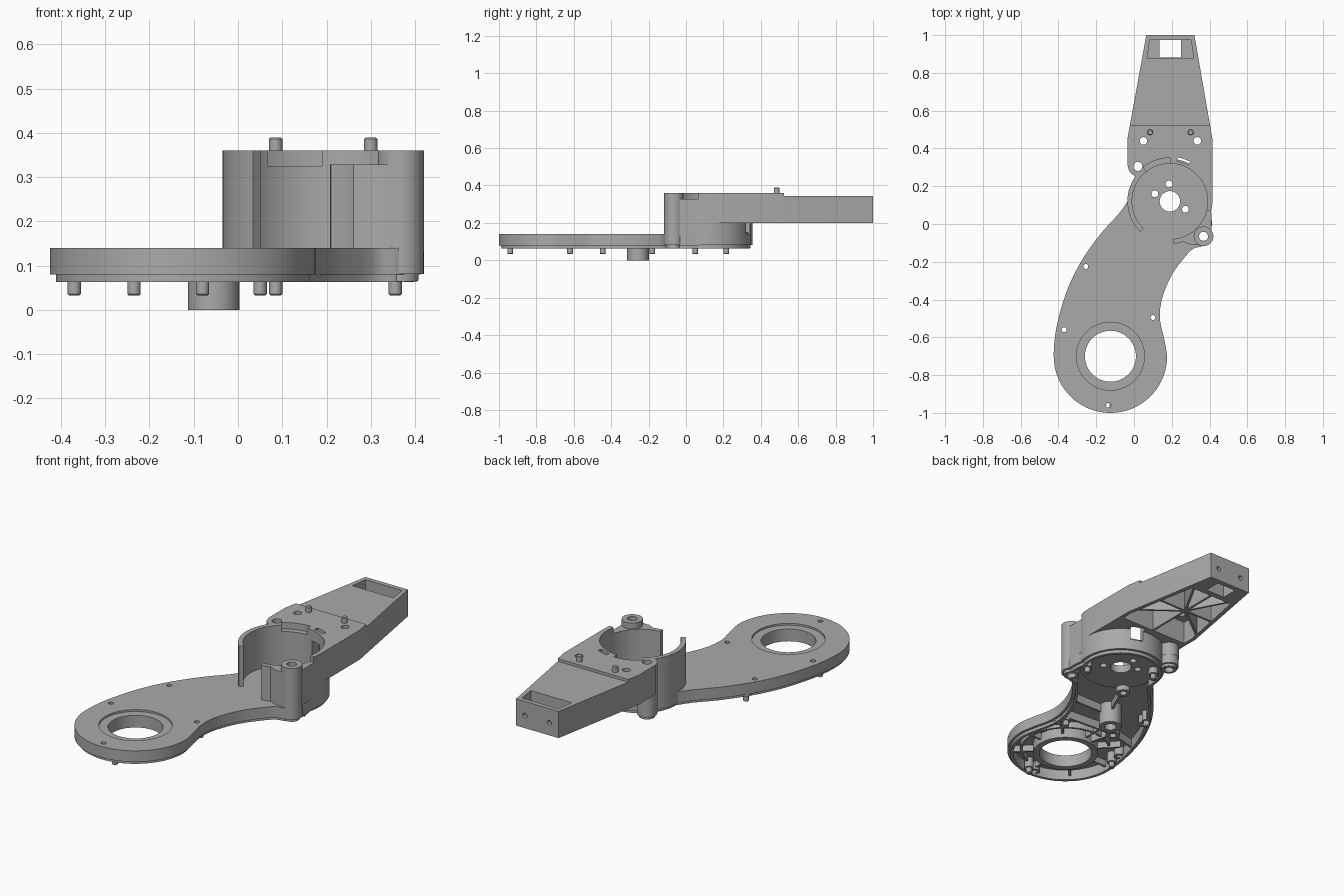
import bpy, bmesh, math
from mathutils import Vector

if "Cube" in bpy.data.objects:
    bpy.data.objects.remove(bpy.data.objects["Cube"])

grey = bpy.data.materials.new("plain grey")
grey.use_nodes = True
grey.diffuse_color = (0.4, 0.4, 0.4, 1)
grey.node_tree.nodes["Principled BSDF"].inputs["Base Color"].default_value = (0.4, 0.4, 0.4, 1)

HUB = (0.19, 0.12)
RING = (-0.125, -0.70)
EAR = (0.02, 0.305)
LUG = (0.368, -0.065)


# ---- helpers ----
def prism(name, pts, z0, z1):
    bm = bmesh.new()
    face = bm.faces.new([bm.verts.new((x, y, z0)) for x, y in pts])
    top = bmesh.ops.extrude_face_region(bm, geom=[face])["geom"]
    bmesh.ops.translate(bm, vec=(0, 0, z1 - z0),
                        verts=[v for v in top if isinstance(v, bmesh.types.BMVert)])
    bmesh.ops.recalc_face_normals(bm, faces=bm.faces)
    mesh = bpy.data.meshes.new(name)
    bm.to_mesh(mesh)
    bm.free()
    mesh.materials.append(grey)
    obj = bpy.data.objects.new(name, mesh)
    bpy.context.collection.objects.link(obj)
    return obj


def arc(c, r, a0, a1, n=12):
    return [(c[0] + r * math.cos(math.radians(a0 + (a1 - a0) * i / n)),
             c[1] + r * math.sin(math.radians(a0 + (a1 - a0) * i / n))) for i in range(n + 1)]


def cyl(name, c, r, z0, z1, n=32):
    return prism(name, arc(c, r, 0, 360, n)[:-1], z0, z1)


def sector(name, r0, r1, a0, a1, z0, z1, c=HUB, n=16):
    inner = arc(c, r0, a1, a0, n) if r0 else [c]
    return prism(name, arc(c, r1, a0, a1, n) + inner, z0, z1)


def rect(name, x0, x1, y0, y1, z0, z1):
    return prism(name, [(x0, y0), (x1, y0), (x1, y1), (x0, y1)], z0, z1)


def rib(name, p, q, z0, z1, w=0.012):
    p, q = Vector(p), Vector(q)
    d = (q - p).normalized() * w / 2
    s = Vector((-d.y, d.x))
    return prism(name, [p - s, q - s, q + s, p + s], z0, z1)


def combine(obj, other, op):
    mod = obj.modifiers.new("bool", "BOOLEAN")
    mod.operation, mod.solver, mod.object = op, "EXACT", other
    bpy.context.view_layer.objects.active = obj
    bpy.ops.object.modifier_apply(modifier=mod.name)
    bpy.data.objects.remove(other)


def cut(obj, other):
    combine(obj, other, "DIFFERENCE")


def join(obj, other):
    combine(obj, other, "UNION")


def spline(pts, n=4):
    out = []
    for i in range(len(pts)):
        a, b, c, d = (Vector(pts[(i + k) % len(pts)]) for k in (-1, 0, 1, 2))
        for j in range(n):
            t = j / n
            out.append(0.5 * (2 * b + (c - a) * t + (2 * a - 5 * b + 4 * c - d) * t * t
                              + (3 * b - a - 3 * c + d) * t ** 3))
    return out


def inset(pts, w):
    out = []
    for i, p in enumerate(pts):
        t = (pts[(i + 1) % len(pts)] - pts[i - 1]).normalized()
        out.append(p + Vector((-t.y, t.x)) * w)
    return out


# ---- base plate: curved outline, stepped lip, hollow underside ----
outline = spline(
    arc(RING, 0.3, 180, 360, 14)
    + [(0.16, -0.61), (0.137, -0.5), (0.15, -0.39), (0.2, -0.27), (0.265, -0.18), (0.315, -0.13),
       (0.37, -0.112), (0.408, -0.04), (0.406, 0.06), (0.36, 0.16), (0.26, 0.22), (0.13, 0.24),
       (0.03, 0.21), (-0.02, 0.14), (-0.08, 0.055), (-0.175, -0.05), (-0.275, -0.19),
       (-0.35, -0.34), (-0.4, -0.5), (-0.42, -0.61)])


def layer(name, w, z0, z1):
    obj = prism(name, inset(outline, w), z0, z1)
    e = 0.0003
    for c, r, n in ((HUB, 0.225, 80), (EAR, 0.05, 32), (LUG, 0.052, 32)):
        e += 0.0003
        join(obj, cyl("lobe", c, r - w, z0 + e, z1 - e, n))
    return obj


base = layer("base_plate", 0, 0.08, 0.14)
join(base, layer("lip", 0.014, 0.063, 0.1))
cut(base, layer("cavity", 0.03, 0.03, 0.12))
join(base, cyl("hub_floor", HUB, 0.212, 0.098, 0.13, 64))
join(base, cyl("ring_wall", RING, 0.168, 0.064, 0.13, 64))
small_holes = [(-0.37, -0.56), (-0.255, -0.225), (0.1, -0.495), (-0.135, -0.96)]
inner_bosses = [(0.04, -0.04), (-0.2, -0.41)]
for p in small_holes:
    join(base, cyl("boss", p, 0.028, 0.075, 0.13))
for p in (EAR, LUG):
    join(base, cyl("boss", p, 0.04, 0.066, 0.13))
for p in inner_bosses:
    join(base, cyl("boss", p, 0.037, 0.07, 0.13))
    cut(base, cyl("bore", p, 0.018, 0.05, 0.11))
cut(base, cyl("bearing_seat", RING, 0.18, 0.13, 0.2, 64))
cut(base, cyl("bearing_hole", RING, 0.135, 0, 0.2, 64))
cut(base, cyl("shaft_hole", HUB, 0.054, 0, 0.2, 48))
for p in small_holes:
    cut(base, cyl("hole", p, 0.013, 0, 0.2, 20))
for p in [(0.185, 0.212), (0.11, 0.16), (0.272, 0.078)]:
    cut(base, cyl("hole", p, 0.018, 0, 0.2, 20))

# ---- underside stiffening ribs ----
for p, q in [((-0.235, -0.42), (-0.36, -0.45)), ((-0.165, -0.41), (0.13, -0.43)),
             ((-0.19, -0.445), (-0.165, -0.54)), ((-0.175, -0.385), (-0.09, -0.3)),
             ((0.03, -0.075), (-0.03, -0.21)), ((-0.0, -0.27), (0.185, -0.27))]:
    rib("plate_rib", p, q, 0.075, 0.13)
for a in range(0, 360, 45):
    p, q = arc(RING, 0.16, a, a + 90, 1)[0], arc(RING, 0.285, a, a + 90, 1)[0]
    rib("ring_rib", p, q, 0.085, 0.13)
sector("ring_arc_rib", 0.222, 0.234, -70, 130, 0.085, 0.13, RING, 32)

# ---- stop post and locating pins below the plate ----
post = cyl("stop_post", (-0.055, -0.257), 0.058, 0, 0.13, 40)
cut(post, cyl("bore", (-0.055, -0.257), 0.03, -0.1, 0.05))


def pin(name, p, z0, z1):
    obj = cyl(name, p, 0.015, z0, z1, 24)
    bev = obj.modifiers.new("chamfer", "BEVEL")
    bev.width = 0.003
    bev.limit_method = "ANGLE"


for p in [(-0.37, -0.62), (-0.235, -0.18), (-0.08, -0.94), (0.05, 0.215), (0.085, -0.445), (0.355, 0.05)]:
    pin("lower_pin", p, 0.033, 0.13)
    cyl("pin_boss", p, 0.024, 0.064, 0.13, 24)
for x in (0.085, 0.30):
    pin("upper_pin", (x, 0.485), 0.33, 0.389)

# ---- motor housing with tapered arm ----
arm = [(-0.035, 0.31), (0.05, 0.22), (0.415, 0.12), (0.415, 0.45), (0.32, 1), (0.065, 1), (-0.035, 0.45)]
housing = cyl("motor_housing_and_arm", HUB, 0.225, 0.13, 0.36, 80)
join(housing, prism("arm", arm, 0.2, 0.36))
join(housing, cyl("ear", EAR, 0.051, 0.131, 0.36))
join(housing, prism("web", [(0.24, -0.085), (0.3, -0.11), (0.37, -0.112), (0.41, -0.05), (0.409, 0.06), (0.3, 0.06)],
                    0.132, 0.3595))
cut(housing, cyl("cup", HUB, 0.2, 0.1, 0.5, 80))
cut(housing, sector("front_opening", 0, 0.3, 226, 275, 0.1, 0.5))
cut(housing, sector("rim_notch", 0, 0.33, 270, 346, 0.328, 0.5))
cut(housing, sector("rear_ledge", 0, 0.23, 90, 128, 0.325, 0.5))
cut(housing, sector("rear_slot", 0.215, 0.236, 63, 80, 0.1, 0.5))
cut(housing, sector("rear_window", 0, 0.25, 63, 81, 0.15, 0.3))
join(housing, cyl("lug", LUG, 0.052, 0.133, 0.3605, 40))

# lowered arm top and hollow underside
cut(housing, rect("arm_step", -0.3, 0.7, 0.525, 1.2, 0.345, 0.5))
cut(housing, prism("arm_hollow", [(-0.015, 0.385), (0.395, 0.385), (0.395, 0.45), (0.322, 0.85),
                                  (0.063, 0.85), (-0.015, 0.45)], 0.1, 0.325))
# end pocket with through opening
cut(housing, prism("end_pocket", [(0.07, 0.88), (0.315, 0.88), (0.302, 0.975), (0.083, 0.975)], 0.27, 0.5))
cut(housing, rect("end_opening", 0.135, 0.25, 0.882, 0.973, 0.1, 0.3))
# screw holes in the end face
for x in (0.12, 0.267):
    screw = cyl("end_hole", (0, 0), 0.013, -0.02, 0.02, 20)
    screw.rotation_euler.x = math.pi / 2
    screw.location = (x, 1, 0.268)
    bpy.context.view_layer.update()
    cut(housing, screw)
# vertical holes through ear, lug and arm
for part in (housing, base):
    for p in (EAR, LUG):
        cut(part, cyl("hole", p, 0.024, 0, 0.5, 24))
for x in (0.05, 0.335):
    cut(housing, cyl("hole", (x, 0.44), 0.02, 0, 0.5, 24))

# star ribs inside the arm
for q in [(-0.02, 0.48), (0.4, 0.48), (0.31, 0.855), (0.075, 0.855),
          (0.01, 0.64), (0.37, 0.64), (0.19, 0.375), (0.19, 0.86)]:
    rib("arm_rib", (0.19, 0.64), q, 0.204, 0.335)

# ---- shading ----
for obj in bpy.data.objects:
    if obj.type == "MESH" and obj.data.materials and obj.data.materials[0] == grey:
        bpy.ops.object.select_all(action="DESELECT")
        obj.select_set(True)
        bpy.context.view_layer.objects.active = obj
        bpy.ops.object.shade_smooth_by_angle(angle=math.radians(30))
